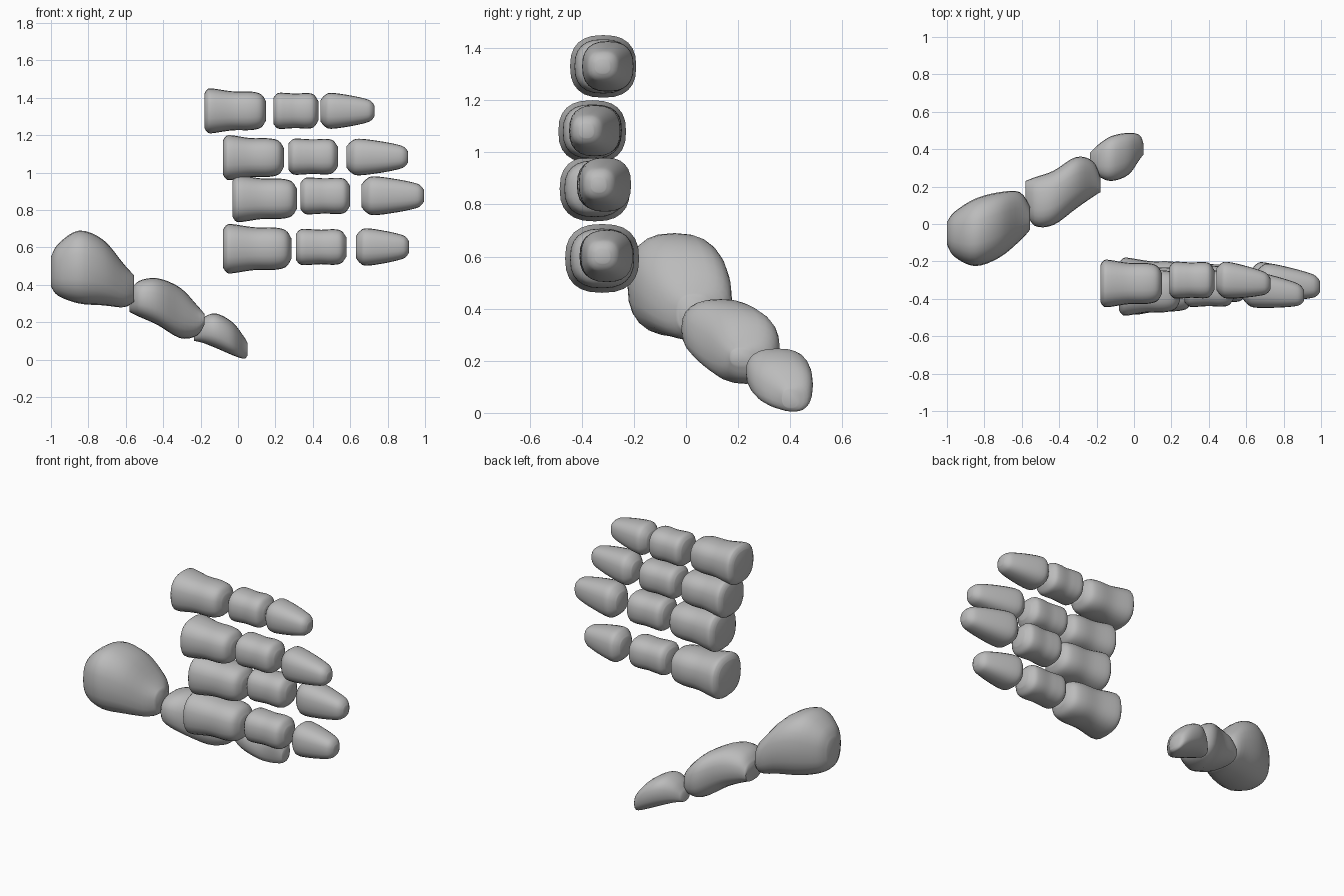
import bpy
import bmesh
from math import cos, sin, pi, radians

SIDES = 24
STEPS = 4

cube = bpy.data.objects.get("Cube")
if cube:
    bpy.data.objects.remove(cube, do_unlink=True)

grey = bpy.data.materials.new("plain grey")
grey.use_nodes = True
grey.diffuse_color = (0.5, 0.5, 0.5, 1)
grey.node_tree.nodes["Principled BSDF"].inputs["Base Color"].default_value = (0.5, 0.5, 0.5, 1)


def refine(stations):
    """Smoothly interpolate between neighbouring cross-sections."""
    padded = [stations[0]] + list(stations) + [stations[-1]]
    result = []
    for a, b, c, d in zip(padded, padded[1:], padded[2:], padded[3:]):
        for step in range(STEPS):
            t = step / STEPS
            result.append([
                q + t * (r - p) / 2 + t * t * (2 * p - 5 * q + 4 * r - s) / 2
                + t ** 3 * (3 * q - p - 3 * r + s) / 2
                for p, q, r, s in zip(a, b, c, d)])
    result.append(list(stations[-1]))
    return result


def rounded(value, power=0.8):
    """Superellipse term: squares off a circle a little."""
    return abs(value) ** power * (1 if value > 0 else -1)


def bone(name, stations):
    """Loft rounded sections, each given as x, y centre, z centre, half depth, half height."""
    bm = bmesh.new()
    rings = []
    for x, y, z, depth, height in refine(stations):
        angles = [2 * pi * i / SIDES for i in range(SIDES)]
        rings.append([bm.verts.new((x, y + depth * rounded(cos(a)), z + height * rounded(sin(a))))
                      for a in angles])
    for low, high in zip(rings, rings[1:]):
        for i in range(SIDES):
            j = (i + 1) % SIDES
            bm.faces.new((low[i], low[j], high[j], high[i]))
    bm.faces.new(rings[0][::-1])
    bm.faces.new(rings[-1])
    bmesh.ops.recalc_face_normals(bm, faces=bm.faces)
    mesh = bpy.data.meshes.new(name)
    bm.to_mesh(mesh)
    bm.free()
    mesh.materials.append(grey)
    obj = bpy.data.objects.new(name, mesh)
    bpy.context.collection.objects.link(obj)
    bpy.ops.object.select_all(action="DESELECT")
    obj.select_set(True)
    bpy.context.view_layer.objects.active = obj
    bpy.ops.object.shade_smooth_by_angle(angle=radians(60))


# Shared finger bone outlines: position along the bone, relative thickness
PROFILES = {
    "base": [(0, .76), (.04, .93), (.12, 1), (.45, .87), (.75, .86), (.92, .74), (1, .42)],
    "middle": [(0, .72), (.1, .97), (.3, .97), (.5, .94), (.75, .97), (.9, .88), (1, .52)],
    "tip": [(0, .58), (.08, .86), (.2, 1), (.55, .86), (.85, .66), (.95, .5), (1, .28)],
}

# Per bone: x start, x end, y, z, half depth, half height, y drift towards the end
FINGERS = {
    "first_finger": {
        "base": (-.18, .15, -.318, 1.33, .127, .12, 0),
        "middle": (.19, .43, -.3, 1.33, .1, .098, 0),
        "tip": (.44, .73, -.295, 1.33, .098, .096, -.025)},
    "second_finger": {
        "base": (-.08, .245, -.36, 1.08, .13, .12, 0),
        "middle": (.27, .535, -.345, 1.085, .1, .098, 0),
        "tip": (.58, .91, -.342, 1.083, .097, .098, -.04)},
    "third_finger": {
        "base": (-.03, .315, -.35, .86, .135, .125, 0),
        "middle": (.335, .6, -.32, .875, .1, .1, 0),
        "tip": (.66, .995, -.305, .876, .1, .104, -.03)},
    "fourth_finger": {
        "base": (-.08, .285, -.322, .593, .142, .132, 0),
        "middle": (.31, .58, -.31, .602, .1, .098, 0),
        "tip": (.63, .915, -.3, .602, .1, .1, -.02)},
}

for finger, bones in FINGERS.items():
    for part, (start, end, y, z, depth, height, drift) in bones.items():
        bone(finger + "_" + part, [
            (start + t * (end - start), y + drift * t, z, depth * s, height * s)
            for t, s in PROFILES[part]])

# Thumb bones: x, then y centre, z centre, half depth, half height
bone("thumb_base", [
    (-1, -.05, .47, .06, .08), (-.96, -.055, .48, .12, .14), (-.85, -.045, .495, .18, .195),
    (-.72, -.005, .465, .175, .175), (-.61, .04, .395, .13, .115), (-.555, .03, .38, .06, .07)])
bone("thumb_middle", [
    (-.58, .15, .31, .08, .055), (-.53, .12, .325, .13, .095), (-.43, .14, .31, .145, .125),
    (-.31, .22, .25, .138, .135), (-.22, .24, .21, .095, .082), (-.18, .21, .215, .04, .03)])
bone("thumb_tip", [
    (-.235, .34, .13, .04, .03), (-.19, .34, .155, .085, .065), (-.12, .35, .155, .12, .092),
    (-.03, .375, .112, .112, .088), (.03, .41, .065, .065, .06), (.05, .4, .055, .03, .035)])
